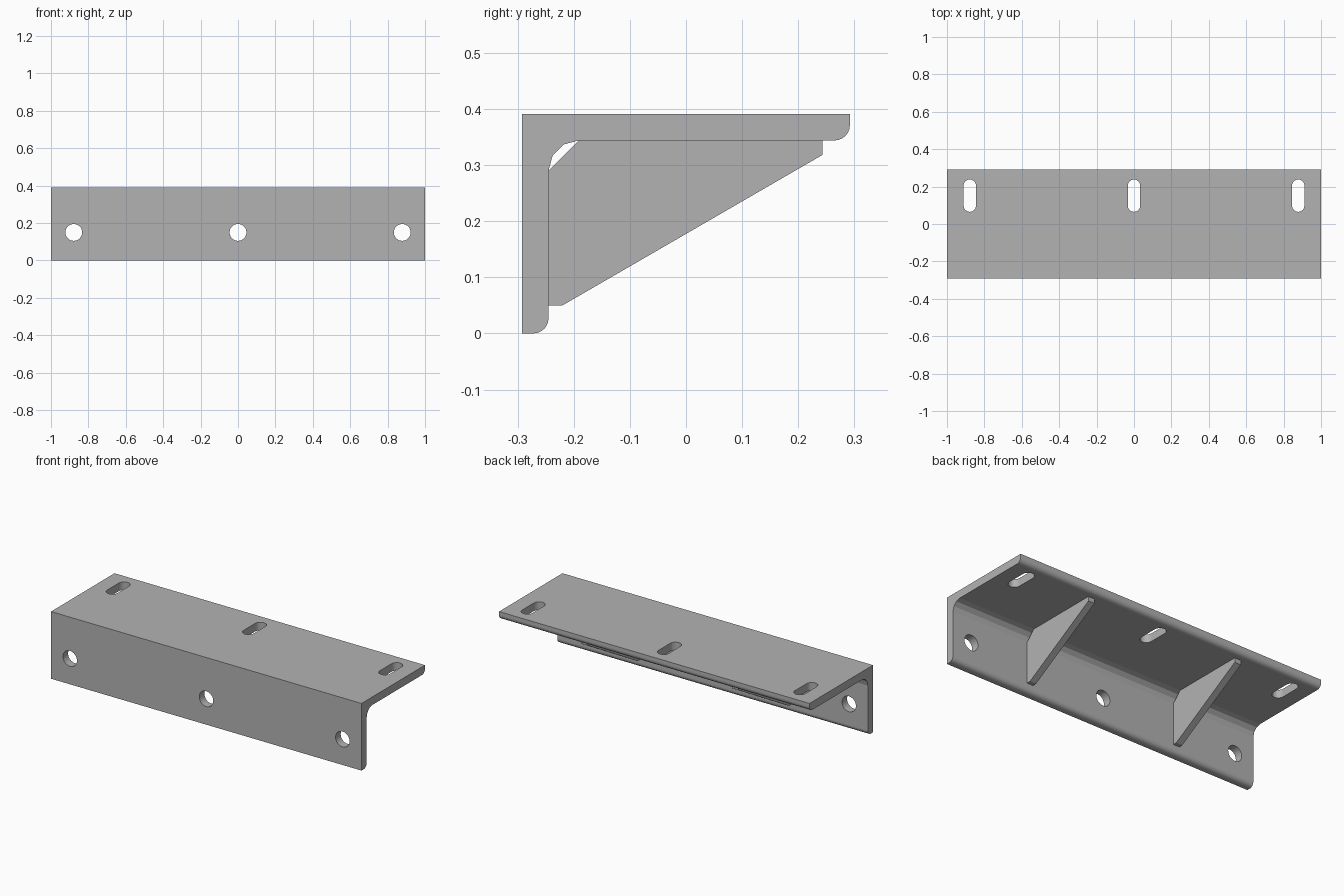
import bpy
import bmesh
from math import sin, cos, pi
from mathutils import Vector

cube = bpy.data.objects.get("Cube")
if cube:
    bpy.data.objects.remove(cube, do_unlink=True)

# Main dimensions
LENGTH, HALF_DEPTH, HEIGHT = 2.0, 0.292, 0.391
THICK, ROUND, FILLET = 0.047, 0.027, 0.054
INNER_Y, INNER_Z = THICK - HALF_DEPTH, HEIGHT - THICK
HOLE_X = (-0.878, 0, 0.878)

steel = bpy.data.materials.new("grey steel")
steel.use_nodes = True
colour = (0.45, 0.45, 0.45, 1)
steel.diffuse_color = colour
steel.node_tree.nodes["Principled BSDF"].inputs["Base Color"].default_value = colour


def arc(centre, radius, start, end, steps):
    """Points along an arc, with angles in half turns."""
    angles = [pi * (start + (end - start) * i / steps) for i in range(steps + 1)]
    return [(centre[0] + radius * cos(a), centre[1] + radius * sin(a)) for a in angles]


def prism(name, outline, to_3d, offset):
    """Extrude a flat outline along an offset vector."""
    bm = bmesh.new()
    face = bm.faces.new([bm.verts.new(to_3d(u, v)) for u, v in outline])
    result = bmesh.ops.extrude_face_region(bm, geom=[face])
    verts = [g for g in result["geom"] if isinstance(g, bmesh.types.BMVert)]
    bmesh.ops.translate(bm, verts=verts, vec=Vector(offset))
    bmesh.ops.recalc_face_normals(bm, faces=bm.faces)
    mesh = bpy.data.meshes.new(name)
    bm.to_mesh(mesh)
    bm.free()
    mesh.materials.append(steel)
    obj = bpy.data.objects.new(name, mesh)
    bpy.context.collection.objects.link(obj)
    return obj


def cut(target, cutter):
    """Subtract a cutter from the target, then discard it."""
    cutter.hide_render = True
    mod = target.modifiers.new("hole", "BOOLEAN")
    mod.operation = "DIFFERENCE"
    mod.solver = "EXACT"
    mod.object = cutter
    bpy.context.view_layer.objects.active = target
    bpy.ops.object.modifier_apply(modifier=mod.name)
    bpy.data.objects.remove(cutter, do_unlink=True)


# Angle iron: rounded toes and a faceted inner fillet
profile = [(-HALF_DEPTH, HEIGHT), (-HALF_DEPTH, 0)]
profile += arc((INNER_Y - ROUND, ROUND), ROUND, -0.5, 0, 6)
profile += arc((INNER_Y + FILLET, INNER_Z - FILLET), FILLET, 1, 0.5, 3)
profile += arc((HALF_DEPTH - ROUND, INNER_Z + ROUND), ROUND, -0.5, 0, 6)
profile += [(HALF_DEPTH, HEIGHT)]
angle_iron = prism("angle_iron", profile,
                   lambda y, z: (-LENGTH / 2, y, z), (LENGTH, 0, 0))

# Round holes in the front flange and slots in the top flange
for x in HOLE_X:
    circle = arc((x, 0.15), 0.045, 0, 2, 32)[:-1]
    cut(angle_iron, prism("round_hole_cutter", circle,
                          lambda u, v: (u, -0.4, v), (0, 0.25, 0)))
    slot = arc((x, 0.205), 0.033, 0, 1, 12) + arc((x, 0.098), 0.033, 1, 2, 12)
    cut(angle_iron, prism("slot_cutter", slot,
                          lambda u, v: (u, v, 0.25), (0, 0, 0.25)))

# Two gusset plates with clipped corners
gusset = [(INNER_Y, 0.05), (-0.22, 0.05), (0.243, 0.318), (0.243, INNER_Z),
          (INNER_Y + FILLET, INNER_Z), (INNER_Y, INNER_Z - FILLET)]
GUSSET_THICK = 0.04
for side, x in (("right", -0.487), ("left", 0.487)):
    prism(side + "_gusset", gusset,
          lambda y, z: (x - GUSSET_THICK / 2, y, z), (GUSSET_THICK, 0, 0))
